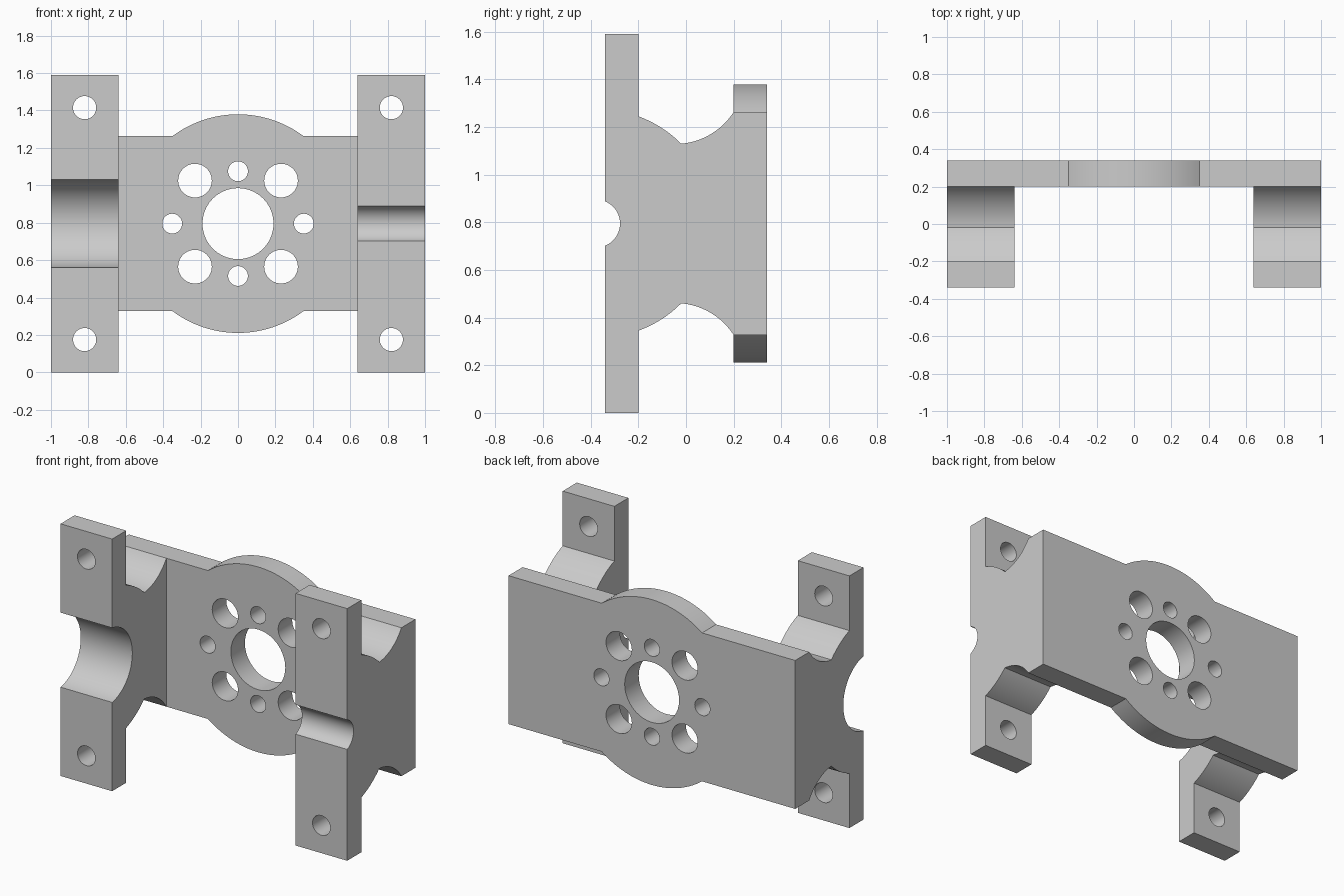
import bpy, bmesh
from math import sin, cos, atan2, pi
from mathutils import Vector

if "Cube" in bpy.data.objects:
    bpy.data.objects.remove(bpy.data.objects["Cube"])

ZC = 0.795      # mid height, symmetry plane
BORE_Y = -0.377  # axis of both side bores


def arc(cy, cz, start, end, n):
    """Points on the shorter arc from start to end about (cy, cz)."""
    a = atan2(start[1] - cz, start[0] - cy)
    d = (atan2(end[1] - cz, end[0] - cy) - a + pi) % (2 * pi) - pi
    r0 = Vector((start[0] - cy, start[1] - cz)).length
    r1 = Vector((end[0] - cy, end[1] - cz)).length
    return [(cy + (r0 + (r1 - r0) * i / n) * cos(a + d * i / n),
             cz + (r0 + (r1 - r0) * i / n) * sin(a + d * i / n))
            for i in range(n + 1)]


def prism(bm, pts, direction):
    """Extrude a closed outline of 3D points along a direction."""
    face = bm.faces.new([bm.verts.new(p) for p in pts])
    ext = bmesh.ops.extrude_face_region(bm, geom=[face])
    moved = [v for v in ext["geom"] if isinstance(v, bmesh.types.BMVert)]
    bmesh.ops.translate(bm, verts=moved, vec=direction)


def make_object(name, bm):
    bmesh.ops.recalc_face_normals(bm, faces=bm.faces[:])
    mesh = bpy.data.meshes.new(name)
    bm.to_mesh(mesh)
    bm.free()
    obj = bpy.data.objects.new(name, mesh)
    bpy.context.collection.objects.link(obj)
    return obj


def cheek(name, x0, x1, bore_half):
    """Side block: bolt flange, scalloped web and half-round bore."""
    bore_r = Vector((-0.34 - BORE_Y, bore_half)).length
    upper = arc(BORE_Y, 0, (BORE_Y + bore_r, 0), (-0.34, bore_half), 16)
    upper += [(-0.34, 0.795), (-0.2, 0.795)]
    upper += arc(BORE_Y, 0, (-0.2, 0.45), (-0.02, 0.335), 12)
    upper += arc(-0.047, 0.625, (-0.02, 0.335), (0.2, 0.468), 12)[1:]
    upper += [(0.34, 0.468)]
    outline = upper + [(y, -z) for y, z in reversed(upper[1:])]
    bm = bmesh.new()
    prism(bm, [(x0, y, ZC + z) for y, z in outline], (x1 - x0, 0, 0))
    return make_object(name, bm)


def boolean(obj, other, operation):
    mod = obj.modifiers.new(operation.lower(), 'BOOLEAN')
    mod.operation = operation
    mod.solver = 'EXACT'
    mod.object = other
    bpy.context.view_layer.objects.active = obj
    bpy.ops.object.modifier_apply(modifier=mod.name)
    bpy.data.objects.remove(other)


# Back plate with round bulges above and below
top = [(0.64, 0.468)] + arc(0, 0, (0.35, 0.468), (-0.35, 0.468), 32) + [(-0.64, 0.468)]
bm = bmesh.new()
prism(bm, [(x, 0.2, ZC + z) for x, z in top + [(-x, -z) for x, z in top]], (0, 0.14, 0))
bracket = make_object("motor_bracket", bm)

# Side blocks, large bore on the left and small bore on the right
boolean(bracket, cheek("left_block", -1, -0.64, 0.235), 'UNION')
boolean(bracket, cheek("right_block", 0.64, 1, 0.093), 'UNION')

# Holes: (x, z from middle, radius, front y, back y)
holes = [(0, 0, 0.19, 0.1, 0.45)]
for s in (-1, 1):
    holes += [(s * 0.352, 0, 0.053, 0.1, 0.45), (0, s * 0.28, 0.053, 0.1, 0.45)]
    for t in (-1, 1):
        holes += [(s * 0.23, t * 0.23, 0.09, 0.1, 0.45),
                  (s * 0.82, t * 0.62, 0.062, -0.45, -0.15)]
bm = bmesh.new()
for x, z, r, y0, y1 in holes:
    ring = [(x + r * cos(2 * pi * i / 40), y0, ZC + z + r * sin(2 * pi * i / 40))
            for i in range(40)]
    prism(bm, ring, (0, y1 - y0, 0))
boolean(bracket, make_object("hole_cutter", bm), 'DIFFERENCE')

# Smooth the curved walls, keep the machined edges crisp
bpy.ops.object.select_all(action='DESELECT')
bracket.select_set(True)
bpy.context.view_layer.objects.active = bracket
bpy.ops.object.shade_smooth_by_angle(angle=0.4)
